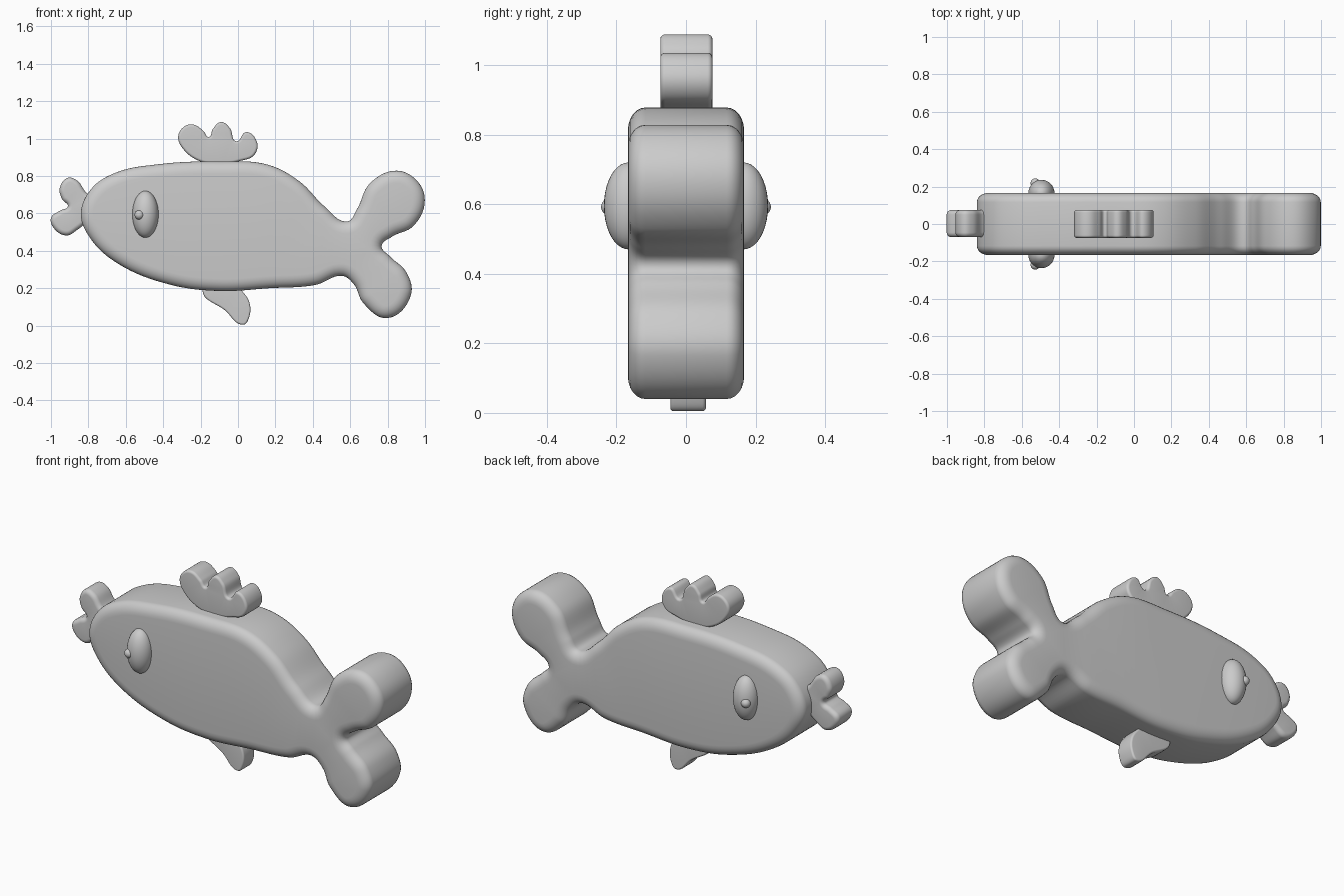
import bpy, bmesh, math
from mathutils import Vector
from mathutils.geometry import interpolate_bezier

if "Cube" in bpy.data.objects:
    bpy.data.objects.remove(bpy.data.objects["Cube"])


def smooth_outline(pts, steps=8):
    """Closed smooth curve through the points, returned clockwise in x/z."""
    p = [Vector(q) for q in pts]
    n = len(p)
    if sum(p[i - 1].cross(p[i]) for i in range(n)) > 0:
        p.reverse()
    tan = []
    for i in range(n):
        a, b, c = p[i - 1], p[i], p[(i + 1) % n]
        tan.append(((b - a).normalized() + (c - b).normalized()).normalized())
    out = []
    for i in range(n):
        j = (i + 1) % n
        h = (p[j] - p[i]).length * 0.36
        seg = interpolate_bezier(p[i], p[i] + tan[i] * h, p[j] - tan[j] * h, p[j], steps + 1)
        out += [Vector(v[:2]) for v in seg[:-1]]
    return out


def slab(name, pts, y0, y1, inset, depth, arc=6):
    """Outline extruded along y, with rounded rims."""
    o = smooth_outline(pts)
    n = len(o)
    inward = []
    for i in range(n):
        t = (o[(i + 1) % n] - o[i - 1]).normalized()
        inward.append(Vector((t.y, -t.x)))
    angles = [math.pi / 2 * k / arc for k in range(arc + 1)]
    section = [(inset * (1 - math.sin(a)), y0 + depth * (1 - math.cos(a))) for a in angles]
    section += [(inset * (1 - math.sin(a)), y1 - depth * (1 - math.cos(a))) for a in reversed(angles)]
    bm = bmesh.new()
    rings = []
    for d, y in section:
        ring = []
        for q, m in zip(o, inward):
            w = q + m * d
            ring.append(bm.verts.new((w.x, y, w.y)))
        rings.append(ring)
    for r, s in zip(rings, rings[1:]):
        for i in range(n):
            j = (i + 1) % n
            bm.faces.new((r[i], r[j], s[j], s[i]))
    caps = [bm.faces.new(rings[0]), bm.faces.new(rings[-1])]
    bmesh.ops.recalc_face_normals(bm, faces=bm.faces)
    bmesh.ops.triangulate(bm, faces=caps)
    me = bpy.data.meshes.new(name)
    bm.to_mesh(me)
    bm.free()
    ob = bpy.data.objects.new(name, me)
    bpy.context.collection.objects.link(ob)
    bpy.ops.object.select_all(action='DESELECT')
    ob.select_set(True)
    bpy.context.view_layer.objects.active = ob
    bpy.ops.object.shade_smooth_by_angle(angle=math.radians(40))


def ellipsoid(name, loc, radii):
    bpy.ops.mesh.primitive_uv_sphere_add(segments=32, ring_count=20, location=loc)
    ob = bpy.context.object
    ob.name = name
    ob.scale = radii
    bpy.ops.object.shade_smooth()


# Body with forked tail
slab("body_and_tail", [
    (-.84, .595), (-.785, .73), (-.66, .815), (-.42, .863), (-.1, .877), (.16, .86),
    (.33, .77), (.465, .635), (.585, .557), (.635, .62), (.705, .76), (.85, .828),
    (.965, .765), (.998, .655), (.935, .53), (.823, .475), (.768, .425), (.81, .372),
    (.90, .285), (.925, .165), (.80, .04), (.67, .12), (.62, .22), (.56, .265),
    (.417, .218), (.17, .2), (-.1, .185), (-.36, .218), (-.64, .33), (-.785, .46)],
    -.167, .167, .065, .05)

# Crest fin on the back
slab("dorsal_fin", [
    (-.2, .877), (-.29, .94), (-.32, 1.01), (-.29, 1.062), (-.24, 1.075), (-.185, 1.04),
    (-.155, 1.008), (-.135, 1.05), (-.09, 1.088), (-.043, 1.055), (-.01, .985),
    (.045, 1.035), (.103, .975), (.085, .91), (.01, .88), (-.1, .86)],
    -.074, .076, .014, .014)

# Puckered lips
slab("lips", [
    (-.81, .71), (-.86, .775), (-.91, .79), (-.953, .735), (-.94, .675), (-.91, .637),
    (-.95, .615), (-1, .575), (-.98, .515), (-.915, .482), (-.855, .515), (-.81, .55),
    (-.76, .58), (-.76, .68)],
    -.07, .075, .025, .025)

# Belly fin
slab("belly_fin", [
    (-.19, .19), (-.07, .082), (.03, .005), (.058, .04), (.062, .12), (.02, .187),
    (-.03, .23), (-.15, .225)],
    -.045, .057, .01, .01)

# Eyes and pupils on both sides
for side, s in (("front", -1), ("back", 1)):
    ellipsoid("eye_" + side, (-.495, s * .165, .595), (.07, .071, .125))
    ellipsoid("pupil_" + side, (-.528, s * .219, .592), (.025, .025, .025))
